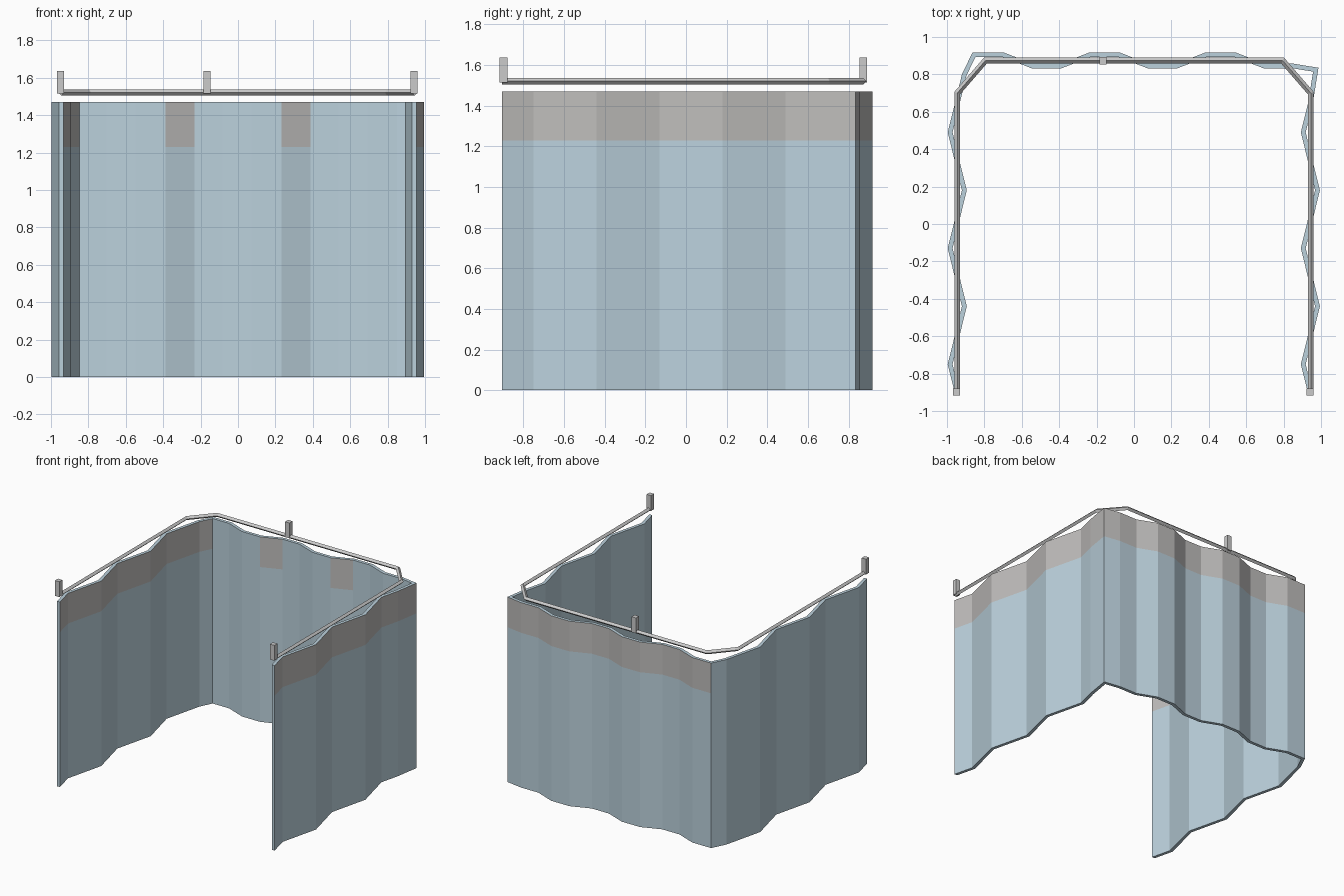
import bpy, bmesh, math
from mathutils import Vector

if "Cube" in bpy.data.objects:
    bpy.data.objects.remove(bpy.data.objects["Cube"])


def material(name, rgb):
    m = bpy.data.materials.new(name)
    m.diffuse_color = (*rgb, 1)
    m.use_nodes = True
    m.node_tree.nodes["Principled BSDF"].inputs["Base Color"].default_value = m.diffuse_color
    return m


def sweep(name, path, profile):
    """Sweep a closed (sideways, z) profile along a flat path with mitred joints."""
    pts = [Vector(p) for p in path]
    n, k = len(pts), len(profile)
    dirs = [(b - a).normalized() for a, b in zip(pts, pts[1:])]
    bm = bmesh.new()
    rings = []
    for i, p in enumerate(pts):
        a, b = dirs[max(i - 1, 0)], dirs[min(i, n - 2)]
        na, nb = Vector((a.y, -a.x)), Vector((b.y, -b.x))
        m = (na + nb).normalized()
        m /= m.dot(na)
        if i in (0, n - 1):
            m = Vector((1 if m.x > 0 else -1, 0))
        rings.append([bm.verts.new((p.x + m.x * s, p.y + m.y * s, z)) for s, z in profile])
    for r, q in zip(rings, rings[1:]):
        for j in range(k):
            bm.faces.new((r[j], r[(j + 1) % k], q[(j + 1) % k], q[j]))
    bm.faces.new(rings[0])
    bm.faces.new(rings[-1])
    bmesh.ops.recalc_face_normals(bm, faces=bm.faces)
    me = bpy.data.meshes.new(name)
    bm.to_mesh(me)
    bm.free()
    ob = bpy.data.objects.new(name, me)
    bpy.context.collection.objects.link(ob)
    return ob


# Curtain: one wavy sheet along three sides, sampled four times per fold
STEP, AMP, HALF = 0.155, 0.038, 0.0125
TOP, BAND = 1.47, 1.23
wave = [0, -1, 0, 1]
side = [(AMP * wave[i % 4], -0.905 + STEP * i) for i in range(12)]
left = [(-0.945 + dx, y) for dx, y in side]
right = [(0.943 + dx, y) for dx, y in side]
right[-1] = (0.972, 0.825)
rise = [1, 1, -1, -1]
back = [(-0.855 + STEP * i, 0.875 + 0.03 * rise[i % 4]) for i in range(12)]
curtain = sweep("curtain", left + back + right[::-1],
                [(-HALF, 0), (HALF, 0), (HALF, BAND), (HALF, TOP), (-HALF, TOP), (-HALF, BAND)])
curtain.data.materials.append(material("curtain_blue", (0.50, 0.64, 0.72)))
curtain.data.materials.append(material("mesh_grey", (0.52, 0.51, 0.50)))

# Grey mesh band along the top of the right and back facing sides
for f in curtain.data.polygons:
    if f.center.z > BAND and abs(f.normal.z) < 0.5 and (f.normal.x > 0.33 or f.normal.y > 0.5):
        f.material_index = 1

# Ceiling rail with chamfered corners
R, Z = 0.016, 1.521
half = [(-0.945, -0.905), (-0.945, 0.70), (-0.795, 0.873)]
rail = sweep("rail", half + [(-x, y) for x, y in half[::-1]],
             [(R, Z), (0, Z + R), (-R, Z), (0, Z - R)])

# Hanger posts
for name, x, y in (("left_hanger", -0.948, -0.898), ("right_hanger", 0.942, -0.898),
                   ("back_hanger", -0.165, 0.873)):
    bpy.ops.mesh.primitive_cube_add(size=1, location=(x, y, 1.576))
    ob = bpy.context.object
    ob.name = name
    ob.scale = (0.038, 0.038, 0.122)
